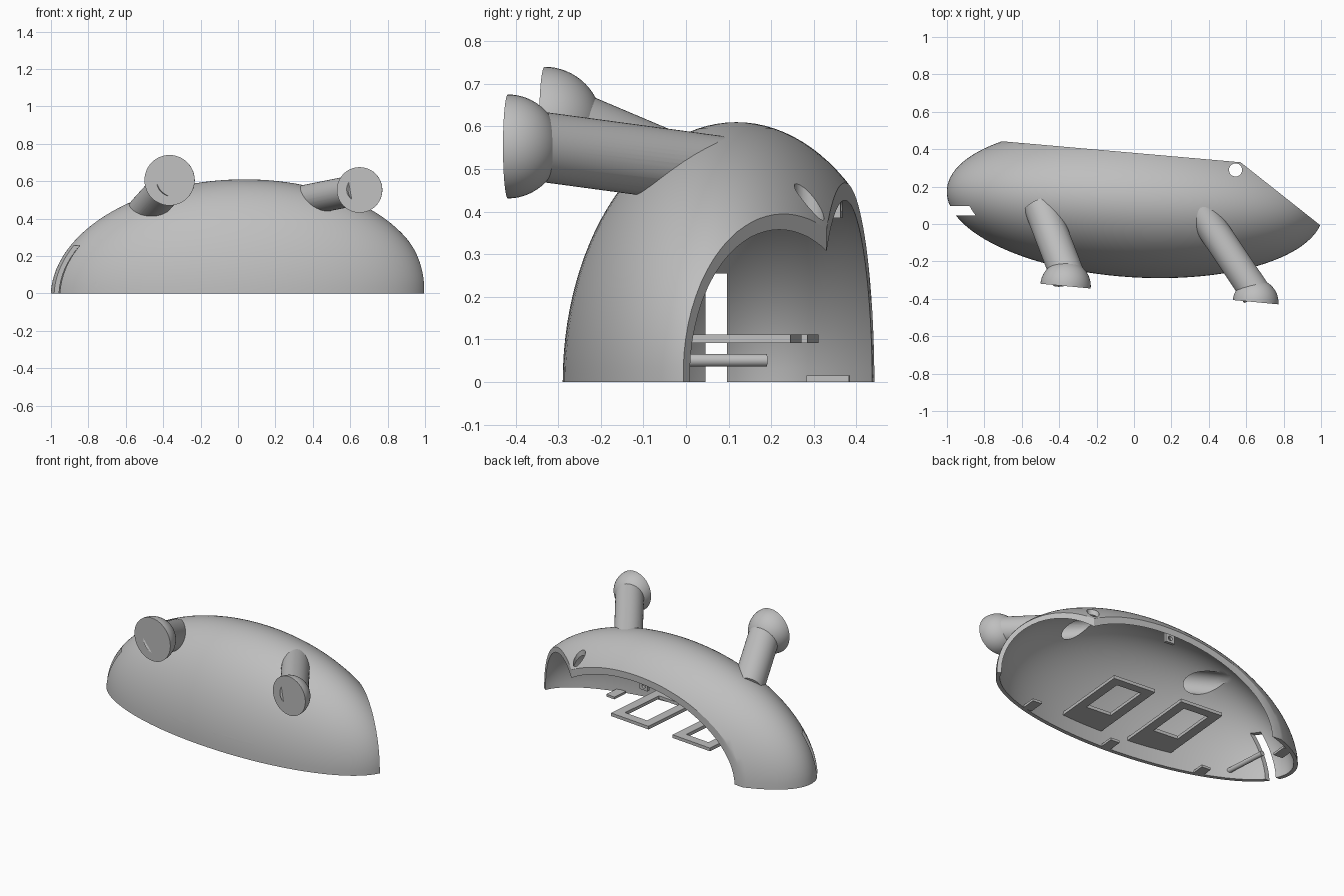
import bpy, bmesh, math
from mathutils import Matrix, Vector

cube = bpy.data.objects.get("Cube")
if cube:
    bpy.data.objects.remove(cube, do_unlink=True)

grey = bpy.data.materials.new("plain grey")
grey.use_nodes = True
colour = (0.52, 0.52, 0.52, 1)
grey.diffuse_color = colour
grey.node_tree.nodes["Principled BSDF"].inputs["Base Color"].default_value = colour


def add(name, bm, matrix=None):
    if matrix:
        bm.transform(matrix)
    bmesh.ops.recalc_face_normals(bm, faces=bm.faces)
    mesh = bpy.data.meshes.new(name)
    bm.to_mesh(mesh)
    bm.free()
    mesh.materials.append(grey)
    ob = bpy.data.objects.new(name, mesh)
    bpy.context.collection.objects.link(ob)
    return ob


def box(name, size, centre, yaw=0):
    bm = bmesh.new()
    bmesh.ops.create_cube(bm, size=1)
    return add(name, bm, Matrix.Translation(centre) @ Matrix.Rotation(yaw, 4, 'Z')
               @ Matrix.Diagonal((*size, 1)))


def rod(name, start, end, radius, sides=48):
    start, end = Vector(start), Vector(end)
    axis = end - start
    bm = bmesh.new()
    bmesh.ops.create_cone(bm, cap_ends=True, segments=sides, radius1=radius,
                          radius2=radius, depth=axis.length)
    return add(name, bm, Matrix.Translation((start + end) / 2)
               @ axis.to_track_quat('Z', 'Y').to_matrix().to_4x4())


def prism(name, outline, z0, z1):
    bm = bmesh.new()
    face = bm.faces.new([bm.verts.new((x, y, z0)) for x, y in outline])
    top = bmesh.ops.extrude_face_region(bm, geom=[face])["geom"]
    verts = [g for g in top if isinstance(g, bmesh.types.BMVert)]
    bmesh.ops.translate(bm, verts=verts, vec=(0, 0, z1 - z0))
    return add(name, bm)


def egg(name, inset):
    bm = bmesh.new()
    bmesh.ops.create_uvsphere(bm, u_segments=112, v_segments=56, radius=1)
    lean = Matrix.Identity(4)
    lean[0][2] = 0.05
    return add(name, bm, Matrix.Translation((0.005, 0.118, 0)) @ lean
               @ Matrix.Rotation(math.radians(-3.7), 4, 'Z')
               @ Matrix.Diagonal((1.008 - inset, 0.403 - inset, 0.61 - inset, 1)))


def cut(ob, *tools, operation='DIFFERENCE'):
    for tool in tools:
        mod = ob.modifiers.new("cut", 'BOOLEAN')
        mod.operation = operation
        mod.solver = 'EXACT'
        mod.object = tool
        bpy.context.view_layer.objects.active = ob
        bpy.ops.object.modifier_apply(modifier=mod.name)


def smooth(ob):
    bpy.ops.object.select_all(action='DESELECT')
    ob.select_set(True)
    bpy.context.view_layer.objects.active = ob
    bpy.ops.object.shade_smooth_by_angle(angle=math.radians(30))


# Solids used for cutting
outer = egg("outer_form", 0)
inner = egg("inner_form", 0.025)
floor_cut = box("floor_cutter", (4, 4, 2), (0, 0, -1))
back_cut = prism("back_cutter", [(1.43, -0.35), (1.6, 1), (-1.93, 1),
                                 (-1.93, 0.55), (0.57, 0.33)], -1, 1)
slot_cut = box("slot_cutter", (0.4, 0.05, 0.655), (-1, 0.071, -0.0725))
hole_cut = rod("hole_cutter", (0.543, 0.289, 0.1), (0.543, 0.289, 0.9), 0.035)
helpers = [outer, inner, floor_cut, back_cut, slot_cut, hole_cut]

# Domed shell, open at the back and below
shell = egg("shell", 0)
cut(shell, inner, floor_cut, back_cut, slot_cut, hole_cut)

# Arms ending in half-ball cups: base, cup centre, tube radius, cup radius, facing
ARMS = {
    "right": ((-0.50, 0.10, 0.435), (-0.35, -0.29, 0.60), 0.092, 0.135,
              (-0.366, -0.332, 0.605)),
    "left": ((0.345, 0.085, 0.495), (0.655, -0.375, 0.557), 0.082, 0.122,
             (0.65, -0.418, 0.553)),
}
for side, (base, tip, radius, cup_radius, centre) in ARMS.items():
    base, tip = Vector(base), Vector(tip)
    core = rod(side + "_core_cutter", base.lerp(tip, -0.2), base.lerp(tip, 0.7), radius * 0.75)
    helpers.append(core)
    arm = rod(side + "_arm", base, tip, radius)
    cut(arm, inner, core)
    cut(shell, core)
    smooth(arm)
    bm = bmesh.new()
    bmesh.ops.create_uvsphere(bm, u_segments=48, v_segments=32, radius=cup_radius)
    geom = bm.verts[:] + bm.edges[:] + bm.faces[:]
    bmesh.ops.bisect_plane(bm, geom=geom, plane_co=(0, 0, 0), plane_no=(0, 0, -1),
                           clear_outer=True)
    bmesh.ops.holes_fill(bm, edges=[e for e in bm.edges if e.is_boundary])
    turn = Vector((0.095, 1, 0)).to_track_quat('Z', 'Y').to_matrix().to_4x4()
    smooth(add(side + "_cup", bm, Matrix.Translation(centre) @ turn))
smooth(shell)

# Window frames lying flat inside, reaching to the front wall
yaw = math.radians(-5.3)
for name, x, y in (("left", 0.212, 0.258), ("right", -0.245, 0.298)):
    def along(depth):
        return Vector((x, y, 0.102)) + Matrix.Rotation(yaw, 3, 'Z') @ Vector((0, -depth, 0))
    frame = box(name + "_frame", (0.28, 0.62, 0.02), along(0.31), yaw)
    opening = box(name + "_opening_cutter", (0.165, 0.3, 0.1), along(0.205), yaw)
    cut(frame, opening)
    cut(frame, outer, operation='INTERSECT')
    helpers.append(opening)

# Hinge pin beside the slot
pin = rod("pin", (-0.76, -0.125, 0.051), (-0.78, 0.19, 0.051), 0.015, 24)
cut(pin, outer, operation='INTERSECT')
smooth(pin)

# Screw tabs around the rim
for i, (x, y) in enumerate([(0.605, -0.165), (-0.01, -0.22), (-0.596, -0.125), (-0.81, 0.335)]):
    tab = box(f"rim_tab_{i + 1}", (0.06, 0.1, 0.015), (x, y, 0.0075), yaw)
    away = 0.015 if y < 0 else -0.015
    hole = rod("tab_hole_cutter", (x, y + away, -0.1), (x, y + away, 0.1), 0.014, 24)
    cut(tab, hole)
    cut(tab, outer, operation='INTERSECT')
    helpers.append(hole)

# Upright tab under the back rim
top_tab = box("top_tab", (0.06, 0.018, 0.08), (0.04, 0.356, 0.425), yaw)
hole = rod("top_tab_hole_cutter", (0.04, 0.2, 0.412), (0.04, 0.5, 0.412), 0.014, 24)
cut(top_tab, hole)
cut(top_tab, outer, operation='INTERSECT')
helpers.append(hole)

# Remove the cutting solids
for ob in helpers:
    bpy.data.objects.remove(ob, do_unlink=True)
